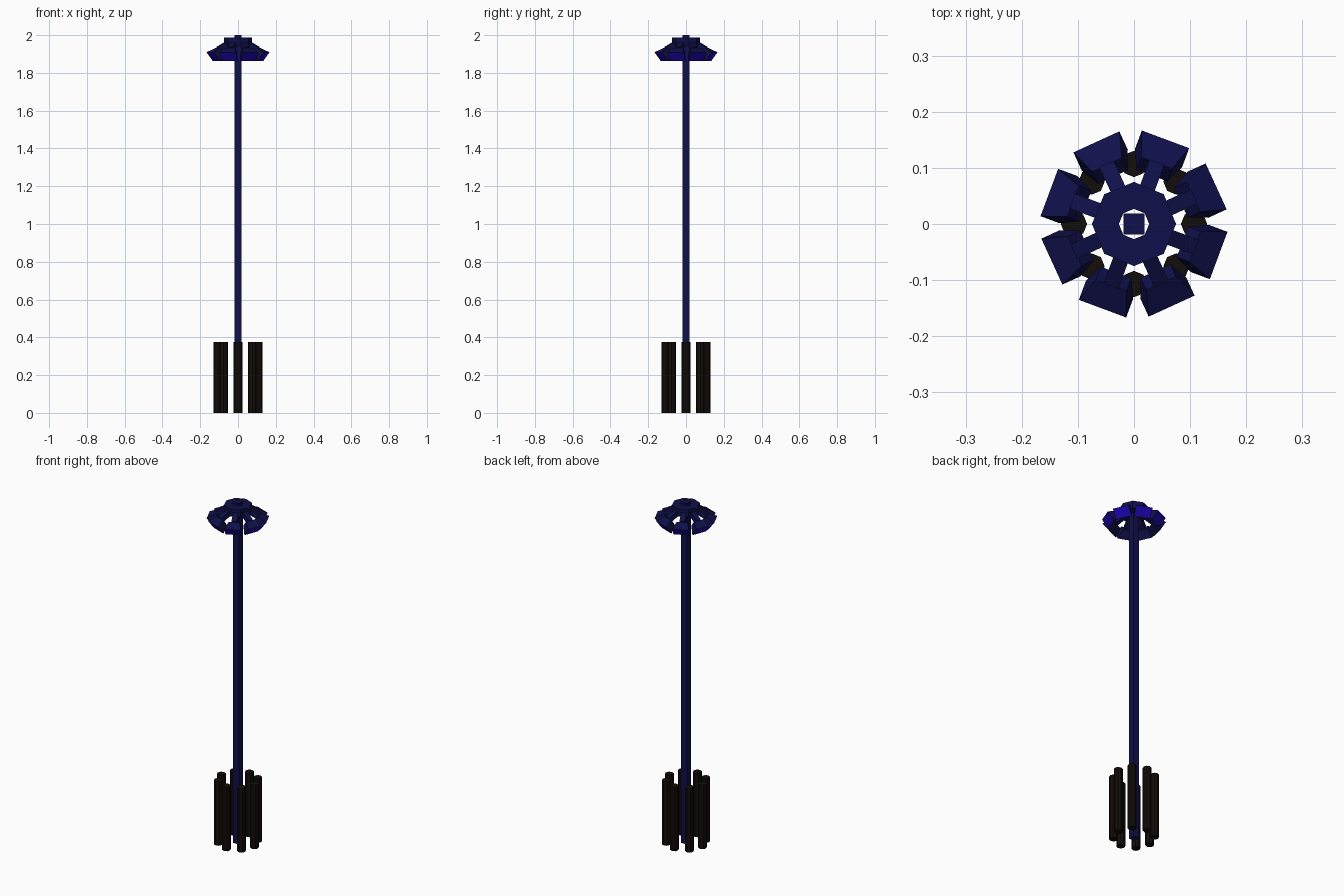
import bpy, bmesh
from math import cos, sin, pi, radians

if "Cube" in bpy.data.objects:
    bpy.data.objects.remove(bpy.data.objects["Cube"])


def material(name, rgb):
    m = bpy.data.materials.new(name)
    m.diffuse_color = (*rgb, 1)
    m.use_nodes = True
    m.node_tree.nodes["Principled BSDF"].inputs["Base Color"].default_value = m.diffuse_color
    return m


BLUE = material("dark_blue", (0.005, 0.005, 0.07))
LENS = material("lens_blue", (0.012, 0.002, 0.45))
BLACK = material("near_black", (0.006, 0.004, 0.003))


def finish(name, bm, *mats):
    bmesh.ops.recalc_face_normals(bm, faces=bm.faces)
    me = bpy.data.meshes.new(name)
    bm.to_mesh(me)
    bm.free()
    ob = bpy.data.objects.new(name, me)
    for m in mats:
        me.materials.append(m)
    bpy.context.collection.objects.link(ob)
    return ob


def loft(name, loops, mats, angle=0, capped=True):
    """Skin a list of point loops, turned about z by angle."""
    bm = bmesh.new()
    c, s = cos(angle), sin(angle)
    rings = [[bm.verts.new((c * x - s * y, s * x + c * y, z)) for x, y, z in lp] for lp in loops]
    n = len(rings[0])
    pairs = list(zip(rings, rings[1:])) if capped else list(zip(rings, rings[1:] + rings[:1]))
    for a, b in pairs:
        for i in range(n):
            j = (i + 1) % n
            bm.faces.new((a[i], a[j], b[j], b[i]))
    if capped:
        bm.faces.new(rings[0])
        last = bm.faces.new(rings[-1])
        last.material_index = len(mats) - 1
    return finish(name, bm, *mats)


def ring(r, z, n=8, cx=0, phase=0):
    return [(cx + r * cos(phase + 2 * pi * i / n), r * sin(phase + 2 * pi * i / n), z) for i in range(n)]


def slab(hw, r_low, z_low, r_high, z_high):
    """Rectangle across the radial direction."""
    return [(r_low, -hw, z_low), (r_low, hw, z_low), (r_high, hw, z_high), (r_high, -hw, z_high)]


# square pole
loft("pole", [ring(0.0262, z, 4, 0, pi / 4) for z in (0, 2)], [BLUE])

# octagonal hub ring
loft("hub_ring", [ring(0.075, 1.942), ring(0.075, 1.987), ring(0.027, 1.987), ring(0.027, 1.942)],
     [BLUE], capped=False)

for k in range(8):
    turn = radians(24.6 + 45 * k)
    # arm from hub to lamp
    loft(f"lamp_arm_{k}", [slab(0.014, 0.045, 1.945, 0.055, 1.972),
                           slab(0.014, 0.103, 1.912, 0.118, 1.937)], [BLUE], turn)
    # tapered floodlight housing with a bright lens
    loft(f"floodlight_{k}", [slab(0.029, 0.092, 1.901, 0.116, 1.932),
                             slab(0.045, 0.125, 1.862, 0.161, 1.909)], [BLUE, LENS], turn)
    # post around the foot
    loft(f"base_post_{k}", [ring(0.0235, z, 8, 0.107) for z in (0, 0.376)], [BLACK], k * pi / 4)
